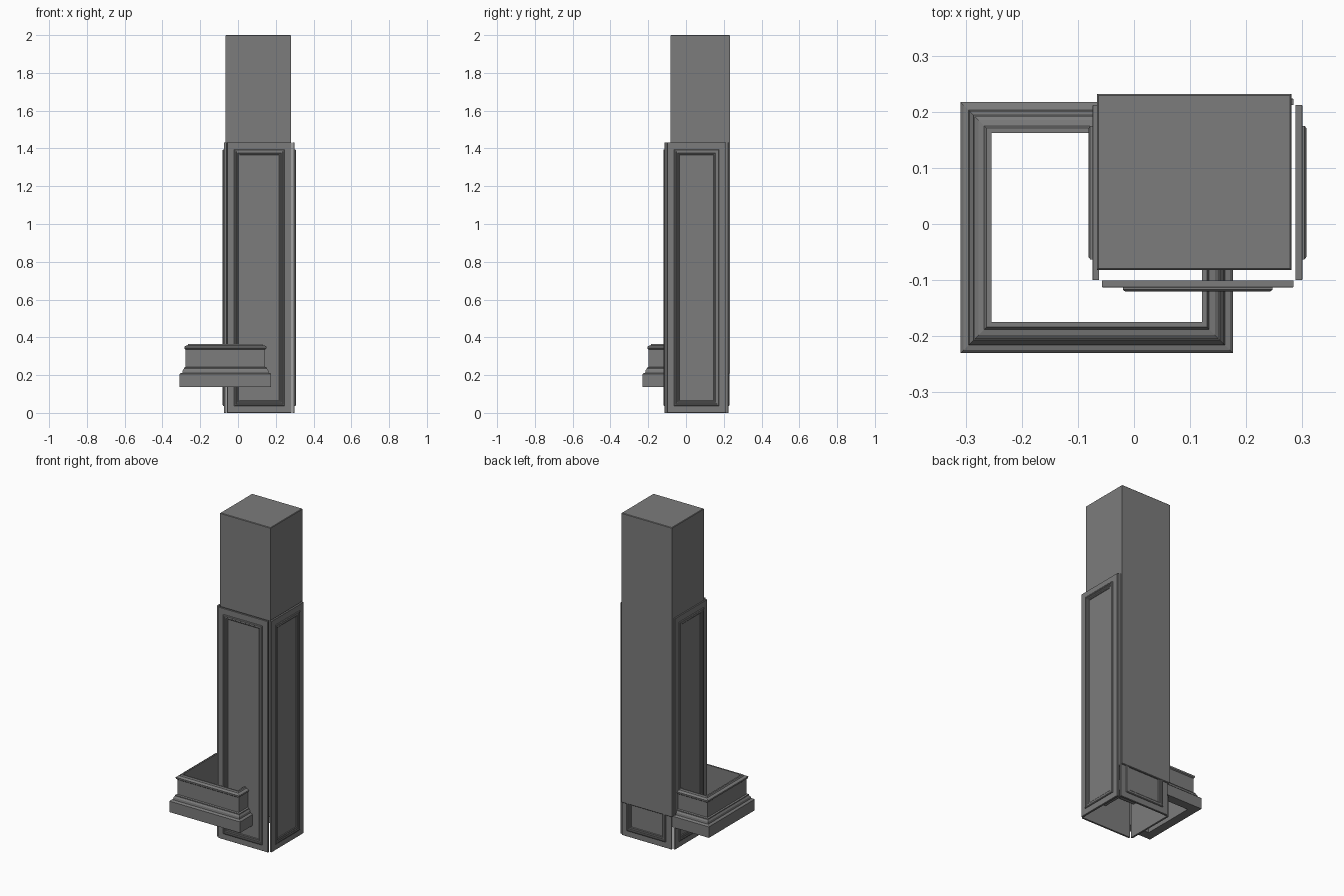
import bpy, bmesh
from mathutils import Vector

cube = bpy.data.objects.get("Cube")
if cube:
    bpy.data.objects.remove(cube, do_unlink=True)

grey = bpy.data.materials.new("stone grey")
grey.use_nodes = True
COLOUR = (0.2, 0.2, 0.2, 1)
grey.diffuse_color = COLOUR
grey.node_tree.nodes["Principled BSDF"].inputs["Base Color"].default_value = COLOUR


def loft_rects(name, u, v, profile, place, closed=False):
    """Loft rectangles of span u by v through (inset, height) steps."""
    bm = bmesh.new()
    loops = []
    for inset, h in profile:
        u0, u1, v0, v1 = u[0] + inset, u[1] - inset, v[0] + inset, v[1] - inset
        corners = ((u0, v0), (u1, v0), (u1, v1), (u0, v1))
        loops.append([bm.verts.new(place(a, b, h)) for a, b in corners])
    pairs = list(zip(loops, loops[1:]))
    if closed:
        pairs.append((loops[-1], loops[0]))
    else:
        bm.faces.new(loops[0])
        bm.faces.new(loops[-1])
    for lo, hi in pairs:
        for i in range(4):
            j = (i + 1) % 4
            bm.faces.new((lo[i], lo[j], hi[j], hi[i]))
    bmesh.ops.recalc_face_normals(bm, faces=bm.faces)
    mesh = bpy.data.meshes.new(name)
    bm.to_mesh(mesh)
    bm.free()
    mesh.materials.append(grey)
    obj = bpy.data.objects.new(name, mesh)
    bpy.context.collection.objects.link(obj)
    return obj


# Square shaft with fine chamfered edges, starting above the open foot
EDGE = 0.003
loft_rects("shaft", (-0.066, 0.281), (-0.082, 0.232),
           [(EDGE, 0.205), (0, 0.205 + EDGE), (0, 2 - EDGE), (EDGE, 2)],
           lambda a, b, h: Vector((a, b, h)))

# Framed panels: flat border, raised stepped moulding, sunken field
PANEL = [(0, -0.012), (0, -0.001), (0.001, 0), (0.037, 0), (0.037, 0.004),
         (0.041, 0.007), (0.047, 0.007), (0.049, 0.004), (0.055, 0.004),
         (0.059, 0.001), (0.064, 0.001), (0.066, -0.003)]
HEIGHT = (0, 1.432)
WIDE, DEEP = (-0.057, 0.284), (-0.1, 0.212)
loft_rects("front_panel", WIDE, HEIGHT, PANEL, lambda a, b, h: Vector((a, -0.113 - h, b)))
loft_rects("back_panel", WIDE, HEIGHT, PANEL, lambda a, b, h: Vector((a, 0.224 + h, b)))
loft_rects("left_panel", DEEP, HEIGHT, PANEL, lambda a, b, h: Vector((0.3 + h, a, b)))
loft_rects("right_panel", DEEP, HEIGHT, PANEL, lambda a, b, h: Vector((-0.074 - h, a, b)))

# Rectangular skirting ring with a stepped moulded section
SKIRTING = [(0.055, 0.137), (0, 0.137), (0, 0.205), (0.005, 0.21), (0.014, 0.212),
            (0.016, 0.225), (0.023, 0.235), (0.023, 0.24), (0.032, 0.243),
            (0.032, 0.335), (0.026, 0.34), (0.025, 0.35), (0.032, 0.355),
            (0.042, 0.357), (0.046, 0.365), (0.055, 0.365)]
loft_rects("skirting_ring", (-0.309, 0.176), (-0.23, 0.217), SKIRTING,
           lambda a, b, h: Vector((a, b, h)), closed=True)
